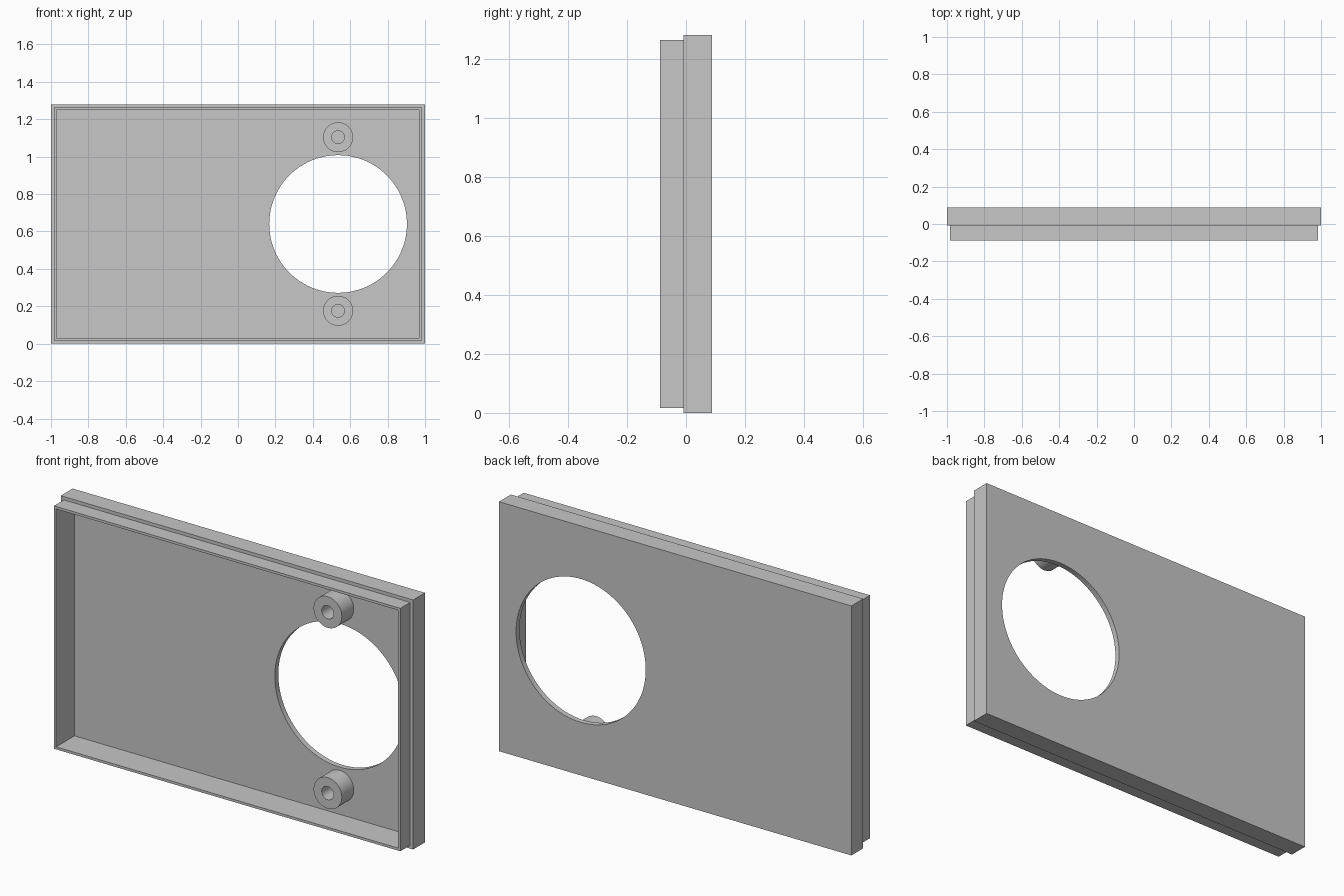
import bpy, bmesh, math

cube = bpy.data.objects.get("Cube")
if cube:
    bpy.data.objects.remove(cube, do_unlink=True)

WIDTH, HEIGHT = 2.0, 1.28
BACK, STEP, FRONT, FLOOR = 0.088, -0.008, -0.088, 0.06
HOLE_X, HOLE_Z, HOLE_R = 0.535, 0.64, 0.368

grey = bpy.data.materials.new("light grey")
grey.use_nodes = True
colour = (0.57, 0.57, 0.57, 1)
grey.diffuse_color = colour
grey.node_tree.nodes["Principled BSDF"].inputs["Base Color"].default_value = colour


def rectangle(inset, y):
    x, low, high = WIDTH / 2 - inset, inset, HEIGHT - inset
    return [(-x, y, low), (x, y, low), (x, y, high), (-x, y, high)]


def circle(cx, cz, radius, y, sides=64):
    angles = [2 * math.pi * i / sides for i in range(sides)]
    return [(cx + radius * math.cos(a), y, cz + radius * math.sin(a)) for a in angles]


def skin(name, rings):
    """Join successive rings with quads and cap both ends."""
    bm = bmesh.new()
    loops = [[bm.verts.new(p) for p in ring] for ring in rings]
    for a, b in zip(loops, loops[1:]):
        n = len(a)
        for i in range(n):
            j = (i + 1) % n
            bm.faces.new((a[i], a[j], b[j], b[i]))
    bm.faces.new(loops[0])
    bm.faces.new(loops[-1])
    bmesh.ops.recalc_face_normals(bm, faces=bm.faces)
    mesh = bpy.data.meshes.new(name)
    bm.to_mesh(mesh)
    bm.free()
    mesh.materials.append(grey)
    obj = bpy.data.objects.new(name, mesh)
    bpy.context.collection.objects.link(obj)
    return obj


def activate(obj):
    bpy.ops.object.select_all(action="DESELECT")
    obj.select_set(True)
    bpy.context.view_layer.objects.active = obj


# Shallow tray with a stepped lip around the open front
tray = skin("tray", [rectangle(inset, y) for inset, y in (
    (0, BACK), (0, STEP), (0.017, STEP), (0.017, FRONT), (0.03, FRONT), (0.03, FLOOR))])

# Large round opening through the back panel
cutter = skin("opening_cutter", [circle(HOLE_X, HOLE_Z, HOLE_R, y, 96) for y in (0.0, 0.2)])
cutter.hide_render = True
cut = tray.modifiers.new("opening", "BOOLEAN")
cut.operation, cut.solver, cut.object = "DIFFERENCE", "EXACT", cutter
activate(tray)
bpy.ops.object.modifier_apply(modifier=cut.name)
bpy.data.objects.remove(cutter, do_unlink=True)
bpy.ops.object.shade_smooth_by_angle(angle=math.radians(30))

# Screw bosses with blind bores, above and below the opening
for name, side in (("upper_boss", 1), ("lower_boss", -1)):
    z = HOLE_Z + side * 0.464
    boss = skin(name, [circle(HOLE_X, z, r, y) for r, y in (
        (0.08, FLOOR + 0.004), (0.08, -0.037), (0.034, -0.037), (0.034, FLOOR - 0.001))])
    activate(boss)
    bpy.ops.object.shade_smooth_by_angle(angle=math.radians(30))
